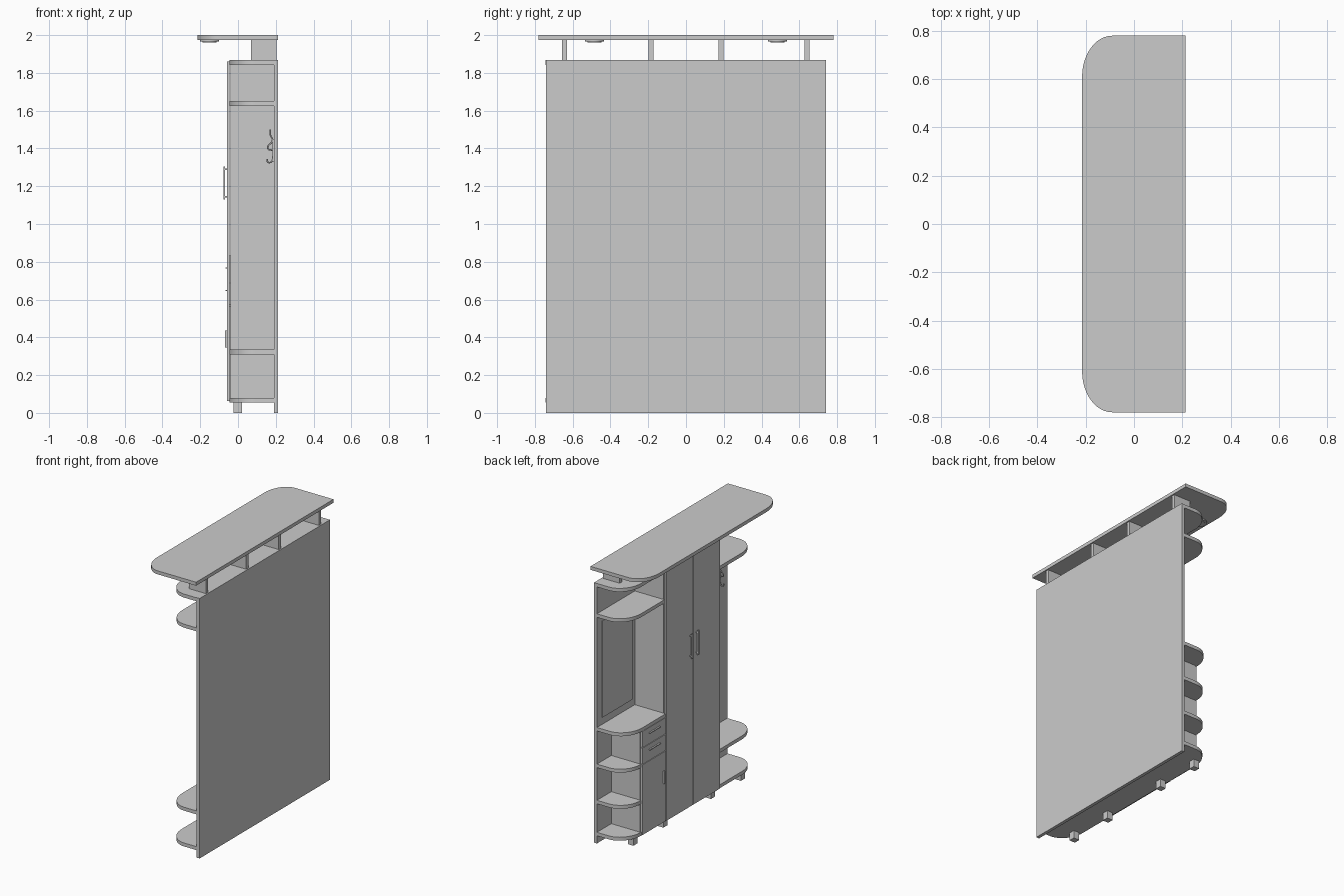
import bpy, bmesh, math

if "Cube" in bpy.data.objects:
    bpy.data.objects.remove(bpy.data.objects["Cube"])

def finish(name, bm):
    bmesh.ops.recalc_face_normals(bm, faces=bm.faces[:])
    me = bpy.data.meshes.new(name)
    bm.to_mesh(me)
    bm.free()
    ob = bpy.data.objects.new(name, me)
    bpy.context.collection.objects.link(ob)
    return ob

def box(name, x, y, z):
    bm = bmesh.new()
    bmesh.ops.create_cube(bm, size=1)
    for v in bm.verts:
        v.co = [r[0] + (c + 0.5) * (r[1] - r[0]) for c, r in zip(v.co, (x, y, z))]
    return finish(name, bm)

def shelf(name, x, y, z, rx, ry, low=False, high=False):
    """Board whose front (-x) corners are rounded at the low and/or high y end."""
    def corner(yc, side, rounded):
        if not rounded:
            return [(x[0], yc)]
        n = 12
        return [(x[0] + rx - rx * math.cos(i / n * math.pi / 2),
                 yc - side * (ry - ry * math.sin(i / n * math.pi / 2))) for i in range(n + 1)]
    pts = [(x[1], y[0])] + corner(y[0], -1, low)[::-1] + corner(y[1], 1, high) + [(x[1], y[1])]
    bm = bmesh.new()
    face = bm.faces.new([bm.verts.new((px, py, z[0])) for px, py in pts])
    ext = bmesh.ops.extrude_face_region(bm, geom=[face])
    for v in ext['geom']:
        if isinstance(v, bmesh.types.BMVert):
            v.co.z = z[1]
    ob = finish(name, bm)
    smooth(ob)
    return ob

def smooth(ob):
    bpy.ops.object.select_all(action='DESELECT')
    ob.select_set(True)
    bpy.context.view_layer.objects.active = ob
    bpy.ops.object.shade_smooth_by_angle()

def cylinder(name, loc, r, depth):
    bpy.ops.mesh.primitive_cylinder_add(vertices=32, radius=r, depth=depth, location=loc)
    bpy.context.object.name = name
    smooth(bpy.context.object)

def tube(name, pts, r):
    cu = bpy.data.curves.new(name, 'CURVE')
    cu.dimensions = '3D'
    cu.bevel_depth, cu.bevel_resolution, cu.use_fill_caps = r, 2, True
    cu.resolution_u = 6
    sp = cu.splines.new('BEZIER')
    sp.bezier_points.add(len(pts) - 1)
    for b, p in zip(sp.bezier_points, pts):
        b.co = p
        b.handle_left_type = b.handle_right_type = 'AUTO'
    ob = bpy.data.objects.new(name, cu)
    bpy.context.collection.objects.link(ob)

BX, FX = 0.19, -0.045          # back panel face, carcass front
RX, RY = 0.14, 0.17            # shelf corner radii

# back panel and full-length boards
box("back_panel", (BX, 0.213), (-0.74, 0.74), (0, 1.868))
shelf("bottom_board", (FX, BX), (-0.743, 0.74), (0.055, 0.08), RX, RY, True, True)
shelf("top_board", (FX, BX), (-0.743, 0.74), (1.843, 1.868), RX, RY, True, True)

# canopy, its supports and spotlights
shelf("canopy", (-0.215, 0.213), (-0.78, 0.78), (1.975, 2.0), 0.125, 0.17, True, True)
for i, y in enumerate((-0.643, -0.185, 0.185, 0.64)):
    box(f"canopy_support_{i}", (0.07, 0.203), (y - 0.0125, y + 0.0125), (1.868, 1.975))
for s in (-1, 1):
    cylinder(f"spotlight_{s}", (-0.15, s * 0.485, 1.971), 0.05, 0.01)
    cylinder(f"spotlight_lens_{s}", (-0.15, s * 0.485, 1.965), 0.037, 0.006)

# feet
for i, y in enumerate((-0.61, -0.27, 0.27, 0.61)):
    box(f"foot_{i}", (-0.025, 0.02), (y - 0.0225, y + 0.0225), (0, 0.055))

# central wardrobe: sides, doors, handles
for s in (-1, 1):
    box(f"wardrobe_side_{s}", (-0.04, BX), sorted((s * 0.287, s * 0.31)), (0.08, 1.843))
    box(f"wardrobe_door_{s}", (-0.057, -0.0455), sorted((s * 0.0015, s * 0.305)), (0.062, 1.86))
    y = s * 0.035
    box(f"door_handle_{s}", (-0.078, -0.068), (y - 0.006, y + 0.006), (1.13, 1.305))
    for z in (1.145, 1.29):
        box(f"door_handle_post_{s}", (-0.07, -0.056), (y - 0.004, y + 0.004), (z - 0.004, z + 0.004))

# open coat bay at the low y end
for z in (0.31, 1.625):
    shelf(f"coat_shelf_{z}", (FX, BX), (-0.74, -0.31), (z, z + 0.025), RX, RY, low=True)

# coat hooks: plate, tall upper prong, small lower curl
for i, y in enumerate((-0.65, -0.525, -0.4)):
    box(f"hook_plate_{i}", (0.183, BX), (y - 0.01, y + 0.01), (1.33, 1.45))
    tube(f"hook_upper_{i}", [(0.186, y, 1.39), (0.158, y, 1.40), (0.183, y, 1.445), (0.172, y, 1.47), (0.172, y, 1.50)], 0.004)
    tube(f"hook_lower_{i}", [(0.186, y, 1.36), (0.175, y, 1.328), (0.158, y, 1.328), (0.155, y, 1.345)], 0.004)

# mirror bay at the high y end
shelf("mirror_top_shelf", (FX, BX), (0.31, 0.74), (1.625, 1.65), RX, RY, high=True)
shelf("counter", (FX - 0.01, BX), (0.31, 0.74), (0.808, 0.833), RX, RY, high=True)
box("mirror", (0.184, BX), (0.345, 0.685), (0.885, 1.58))
box("cabinet_divider", (-0.04, BX), (0.555, 0.577), (0.08, 0.808))
for z in (0.285, 0.545):
    shelf(f"corner_shelf_{z}", (FX, BX), (0.577, 0.74), (z, z + 0.025), RX, 0.155, high=True)

# drawers and small cabinet door
for i, z in enumerate((0.57, 0.69)):
    box(f"drawer_{i}", (-0.055, -0.04), (0.312, 0.572), (z, z + 0.116))
    box(f"drawer_handle_{i}", (-0.066, -0.054), (0.38, 0.50), (z + 0.075, z + 0.081))
box("cabinet_door", (-0.055, -0.04), (0.312, 0.572), (0.062, 0.566))
box("cabinet_handle", (-0.068, -0.059), (0.332, 0.343), (0.345, 0.435))
for z in (0.355, 0.425):
    box("cabinet_handle_post", (-0.06, -0.054), (0.334, 0.341), (z - 0.004, z + 0.004))
